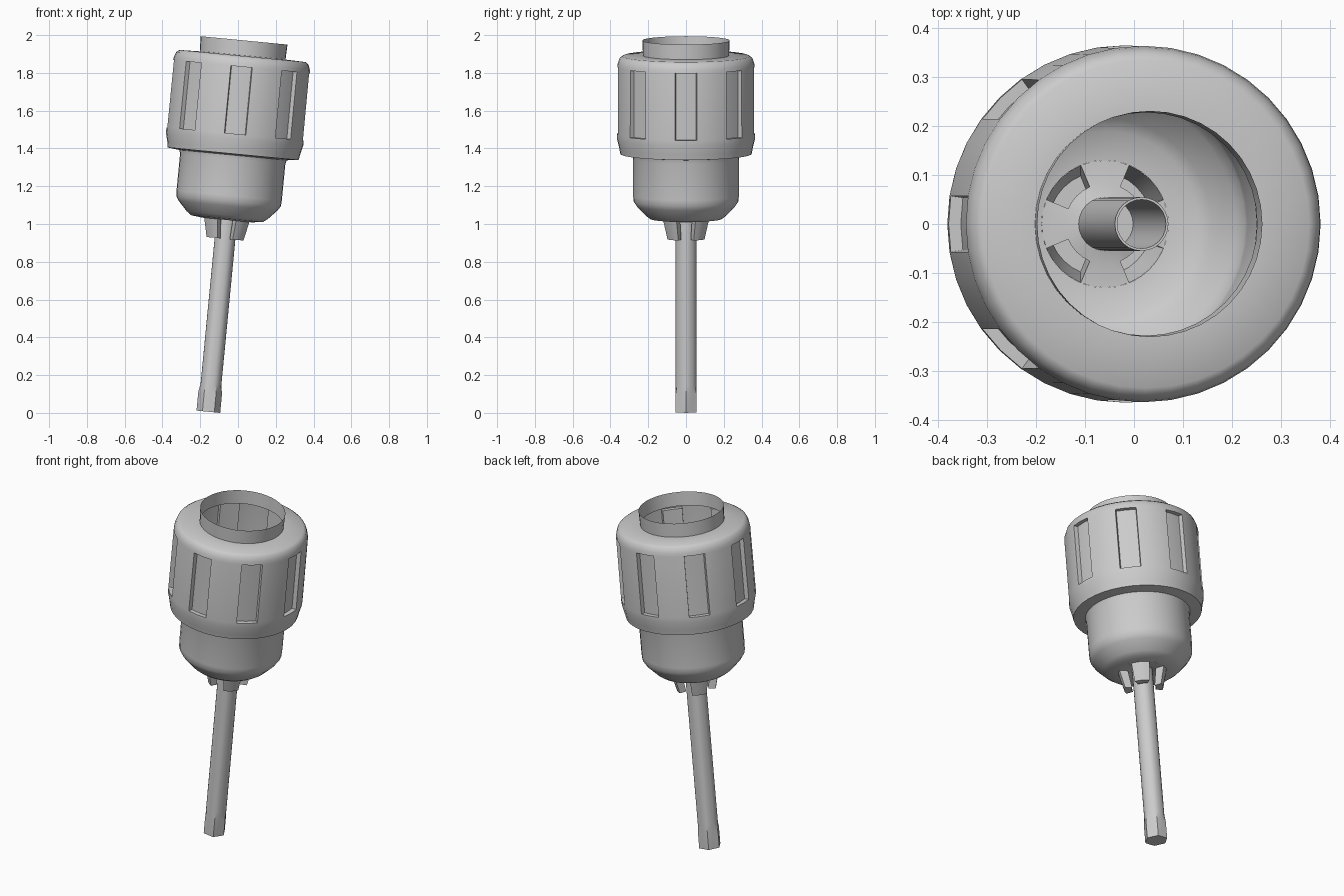
import bpy, bmesh, math
from mathutils import Matrix, Vector

if "Cube" in bpy.data.objects:
    bpy.data.objects.remove(bpy.data.objects["Cube"])

# everything is built around a vertical axis, then leaned over
LEAN = Matrix.Translation((-0.157, 0, 0.006)) @ Matrix.Rotation(math.radians(5.5), 4, 'Y')


def lathe(profile, n, hex_rings=()):
    """Revolve (radius, height) points; returns bmesh and faces[row][column]."""
    bm = bmesh.new()
    rings = []
    for i, (r, t) in enumerate(profile):
        if r == 0:
            rings.append([bm.verts.new((0, 0, t))] * n)
            continue
        ring = []
        for k in range(n):
            a = 2 * math.pi * k / n
            rr = r
            if i in hex_rings:
                rr = r * math.cos(math.pi / 6) / math.cos(a % (math.pi / 3) - math.pi / 6)
            ring.append(bm.verts.new((rr * math.cos(a), rr * math.sin(a), t)))
        rings.append(ring)
    faces = []
    for a, b in zip(rings, rings[1:]):
        row = []
        for k in range(n):
            q = [a[k], a[(k + 1) % n], b[(k + 1) % n], b[k]]
            row.append(bm.faces.new(list(dict.fromkeys(q))))
        faces.append(row)
    return bm, faces


def extrude(bm, faces, move):
    """Extrude a face region, shifting each new vertex with move(co)."""
    res = bmesh.ops.extrude_face_region(bm, geom=faces)
    for v in res['geom']:
        if isinstance(v, bmesh.types.BMVert):
            v.co = move(v.co)
    bmesh.ops.delete(bm, geom=[f for f in faces if f.is_valid], context='FACES')


def finish(name, bm):
    bm.transform(LEAN)
    me = bpy.data.meshes.new(name)
    bm.to_mesh(me)
    bm.free()
    ob = bpy.data.objects.new(name, me)
    bpy.context.collection.objects.link(ob)
    bpy.context.view_layer.objects.active = ob
    ob.select_set(True)
    bpy.ops.object.shade_smooth_by_angle(angle=math.radians(35))
    ob.select_set(False)
    return ob


# outer shell: rounded cup, grip sleeve and open collar
shell = [(0.13, 1.02), (0.19, 1.027), (0.215, 1.045), (0.262, 1.095), (0.278, 1.12),
         (0.28, 1.15), (0.28, 1.345), (0.285, 1.365), (0.348, 1.372), (0.353, 1.40),
         (0.365, 1.45), (0.365, 1.478), (0.364, 1.835), (0.361, 1.855), (0.352, 1.88),
         (0.335, 1.892), (0.228, 1.895), (0.231, 1.975)]
bm, rows = lathe(shell, 40)


def inward(co):
    r = math.hypot(co.x, co.y)
    s = (r - 0.025) / r
    return Vector((co.x * s, co.y * s, co.z))


# eight recessed grip windows
for i in range(8):
    extrude(bm, [rows[11][5 * i - 1], rows[11][5 * i]], inward)
finish("chuck_shell", bm)

# floor of the cup with four hollow jaws pushed downward
bm, rows = lathe([(0.052, 1.03), (0.082, 1.021), (0.13, 1.02)], 32)


def downward(co):
    r = math.hypot(co.x, co.y)
    s = (0.106 if r > 0.1 else 0.066) / r
    return Vector((co.x * s, co.y * s, 0.92))


for i in range(4):
    extrude(bm, rows[1][8 * i + 2:8 * i + 6], downward)
finish("jaw_plate", bm)

# shaft with hexagonal tip, hollow at its upper end
rod = [(0, 0), (0.063, 0), (0.063, 0.10), (0.055, 0.145), (0.055, 1.8),
       (0.05, 1.8), (0.05, 1.1), (0, 1.1)]
bm, rows = lathe(rod, 24, hex_rings=(1, 2))
finish("shaft", bm)
